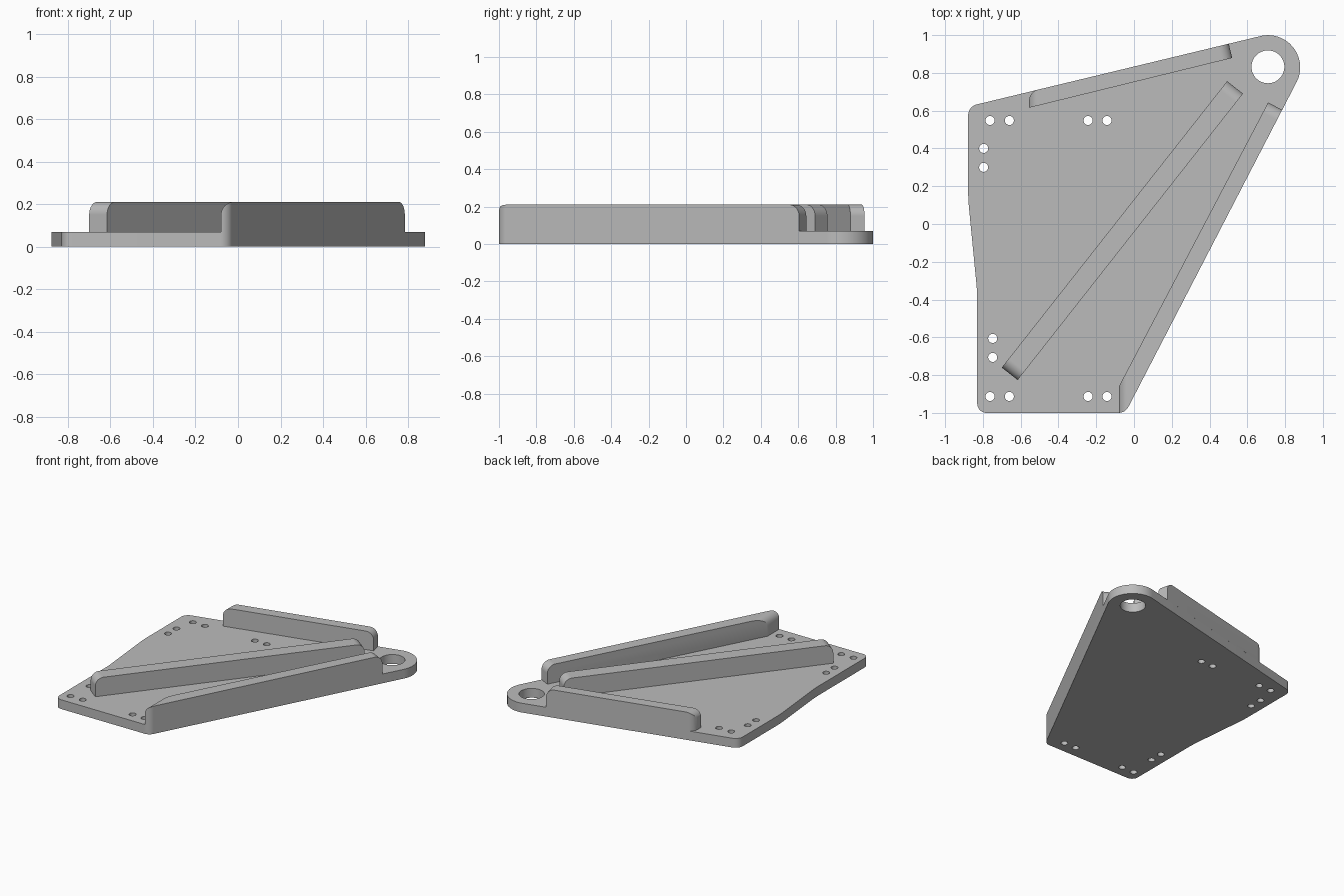
import bpy, bmesh, math
from mathutils import Vector

if "Cube" in bpy.data.objects:
    bpy.data.objects.remove(bpy.data.objects["Cube"])

PLATE_TOP, RIB_TOP, ROUND = 0.07, 0.21, 0.06

grey = bpy.data.materials.new("plain grey")
grey.use_nodes = True
grey.diffuse_color = (0.5, 0.5, 0.5, 1)
grey.node_tree.nodes["Principled BSDF"].inputs["Base Color"].default_value = grey.diffuse_color


def rounded(corners, steps=16):
    """Polygon from (x, y, radius) corners, with arcs at the corners."""
    out = []
    for i, (x, y, r) in enumerate(corners):
        p = Vector((x, y))
        if r == 0:
            out.append(p)
            continue
        d1 = (Vector(corners[i - 1][:2]) - p).normalized()
        d2 = (Vector(corners[(i + 1) % len(corners)][:2]) - p).normalized()
        half = d1.angle(d2) / 2
        c = p + (d1 + d2).normalized() * r / math.sin(half)
        a, b = (p + d * r / math.tan(half) - c for d in (d1, d2))
        out += [c + a.lerp(b, k / steps).normalized() * r for k in range(steps + 1)]
    return out


def loft(name, ring_a, ring_b):
    """Closed solid between two matching rings of points."""
    bm = bmesh.new()
    va = [bm.verts.new(p) for p in ring_a]
    vb = [bm.verts.new(p) for p in ring_b]
    bm.faces.new(va)
    bm.faces.new(vb[::-1])
    for i in range(len(va)):
        bm.faces.new((va[i - 1], vb[i - 1], vb[i], va[i]))
    bmesh.ops.recalc_face_normals(bm, faces=bm.faces)
    mesh = bpy.data.meshes.new(name)
    bm.to_mesh(mesh)
    bm.free()
    mesh.materials.append(grey)
    obj = bpy.data.objects.new(name, mesh)
    bpy.context.collection.objects.link(obj)
    return obj


def prism(name, outline, z0, z1):
    return loft(name, [(p.x, p.y, z0) for p in outline], [(p.x, p.y, z1) for p in outline])


def activate(obj):
    bpy.ops.object.select_all(action="DESELECT")
    obj.select_set(True)
    bpy.context.view_layer.objects.active = obj


def boolean(obj, cutter, operation):
    mod = obj.modifiers.new("cut", "BOOLEAN")
    mod.operation, mod.solver, mod.object = operation, "EXACT", cutter
    activate(obj)
    bpy.ops.object.modifier_apply(modifier=mod.name)
    bpy.data.objects.remove(cutter)


def finish(obj):
    activate(obj)
    bpy.ops.object.shade_smooth_by_angle(angle=math.radians(30))


def rib(name, a, b, side_a, side_b, clip=None):
    """Upright bar from a to b, top ends rounded; side vectors give each end's direction."""
    a, b, side_a, side_b = map(Vector, (a, b, side_a, side_b))
    length, d = (b - a).length, (b - a).normalized()
    skew = abs(d.cross(side_a.normalized()))
    profile = rounded([(0, PLATE_TOP, 0), (length, PLATE_TOP, 0),
                       (length, RIB_TOP, ROUND), (0, RIB_TOP, ROUND)])
    inner, outer = [], []
    for s, z in profile:
        at_start = s < length / 2
        p = a + d * (s / skew if at_start else s)
        q = p + (side_a if at_start else side_b)
        inner.append((p.x, p.y, z))
        outer.append((q.x, q.y, z))
    obj = loft(name, inner, outer)
    if clip:
        boolean(obj, prism("clip", clip, -0.1, 0.4), "INTERSECT")
    finish(obj)


# Base plate with rounded corners and an eye end
TIP = (1.032, 1.082)
outline = rounded([(-0.83, -1, 0.05), (-0.046, -1, ROUND), (*TIP, 0.17),
                   (-0.878, 0.622, ROUND), (-0.878, 0.13, 1), (-0.83, -0.36, 1)], 24)
plate = prism("base_plate", outline, 0, PLATE_TOP)

# Large eye hole and small bolt holes
holes = [(0.709, 0.832, 0.087)]
holes += [(x, y, 0.024) for x in (-0.762, -0.66, -0.243, -0.143) for y in (0.548, -0.913)]
holes += [(-0.796, y, 0.024) for y in (0.4, 0.3)]
holes += [(-0.748, y, 0.024) for y in (-0.606, -0.706)]
for x, y, r in holes:
    n = 64 if r > 0.05 else 32
    ring = [Vector((x + r * math.cos(k * math.tau / n), y + r * math.sin(k * math.tau / n)))
            for k in range(n)]
    boolean(plate, prism("hole", ring, -0.1, 0.2), "DIFFERENCE")
finish(plate)

# Ribs: along the back edge, along the left edge, and the diagonal between them
back_clip = rounded([(-0.555, 0.3, 0), (0.9, 0.3, 0), (*TIP, 0), (-0.555, 0.7, ROUND)])
rib("back_rib", (-0.557, 0.615), (0.52, 0.879), (0, 0.2), (-0.047, 0.194), back_clip)
rib("left_rib", (-0.08, -0.86), (0.71, 0.643), (0, -0.4), (0.178, -0.092), outline)
rib("diagonal_rib", (-0.7, -0.76), (0.493, 0.756), (0.084, -0.066), (0.084, -0.066))
